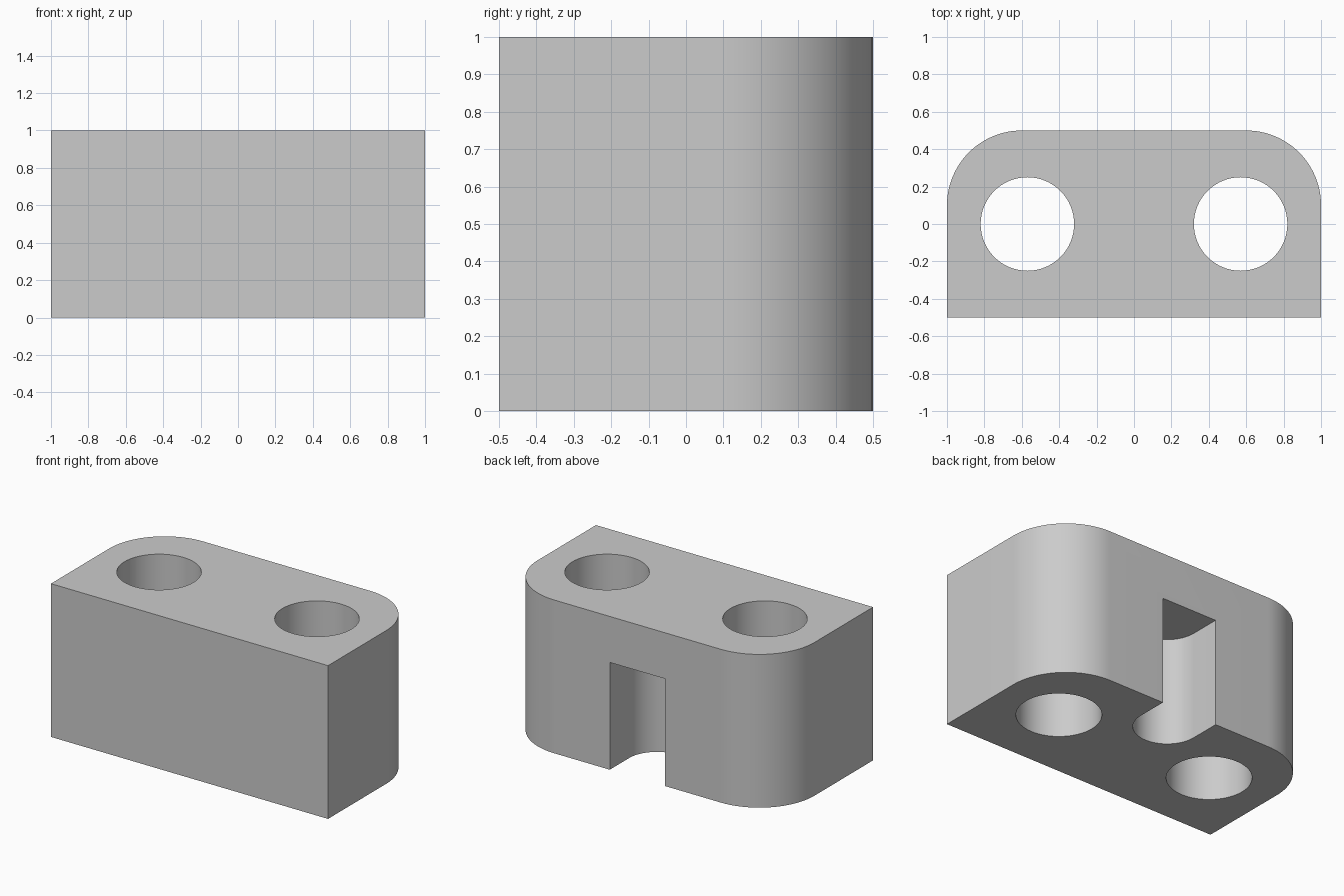
import bpy
import bmesh
from math import cos, sin, pi, radians

if "Cube" in bpy.data.objects:
    bpy.data.objects.remove(bpy.data.objects["Cube"], do_unlink=True)

grey = bpy.data.materials.new("plain grey")
grey.use_nodes = True
colour = (0.6, 0.6, 0.6, 1)
grey.diffuse_color = colour
grey.node_tree.nodes["Principled BSDF"].inputs["Base Color"].default_value = colour


def arc(cx, cy, radius, start, end, steps):
    angles = [radians(start + (end - start) * i / steps) for i in range(steps + 1)]
    return [(cx + radius * cos(a), cy + radius * sin(a)) for a in angles]


def prism(name, outline, bottom, top):
    """Extrude a counter-clockwise outline between two heights."""
    bm = bmesh.new()
    base = bm.faces.new([bm.verts.new((x, y, bottom)) for x, y in outline])
    new = bmesh.ops.extrude_face_region(bm, geom=[base], use_keep_orig=True)["geom"]
    moved = [v for v in new if isinstance(v, bmesh.types.BMVert)]
    bmesh.ops.translate(bm, verts=moved, vec=(0, 0, top - bottom))
    bmesh.ops.recalc_face_normals(bm, faces=bm.faces)
    mesh = bpy.data.meshes.new(name)
    bm.to_mesh(mesh)
    bm.free()
    mesh.materials.append(grey)
    obj = bpy.data.objects.new(name, mesh)
    bpy.context.collection.objects.link(obj)
    return obj


# Block with two rounded back corners
corner = 0.4
outline = [(-1, -0.5), (1, -0.5)]
outline += arc(1 - corner, 0.5 - corner, corner, 0, 90, 24)
outline += arc(corner - 1, 0.5 - corner, corner, 90, 180, 24)
block = prism("block", outline, 0, 1)

# Two through holes
cutters = []
for side, x in (("left", 0.57), ("right", -0.57)):
    circle = arc(x, 0, 0.25, 0, 360, 64)[:-1]
    cutters.append(prism(side + "_hole_cutter", circle, -0.2, 1.2))

# Round-ended slot in the lower back
slot = arc(0, 0.3, 0.2, 180, 360, 32) + [(0.2, 0.7), (-0.2, 0.7)]
cutters.append(prism("back_slot_cutter", slot, -0.2, 0.7))

bpy.ops.object.select_all(action="DESELECT")
block.select_set(True)
bpy.context.view_layer.objects.active = block
for cutter in cutters:
    cutter.hide_render = True
    cut = block.modifiers.new(cutter.name, "BOOLEAN")
    cut.operation = "DIFFERENCE"
    cut.solver = "EXACT"
    cut.object = cutter
    bpy.ops.object.modifier_apply(modifier=cut.name)
    bpy.data.objects.remove(cutter, do_unlink=True)

bpy.ops.object.shade_smooth_by_angle(angle=radians(30))
